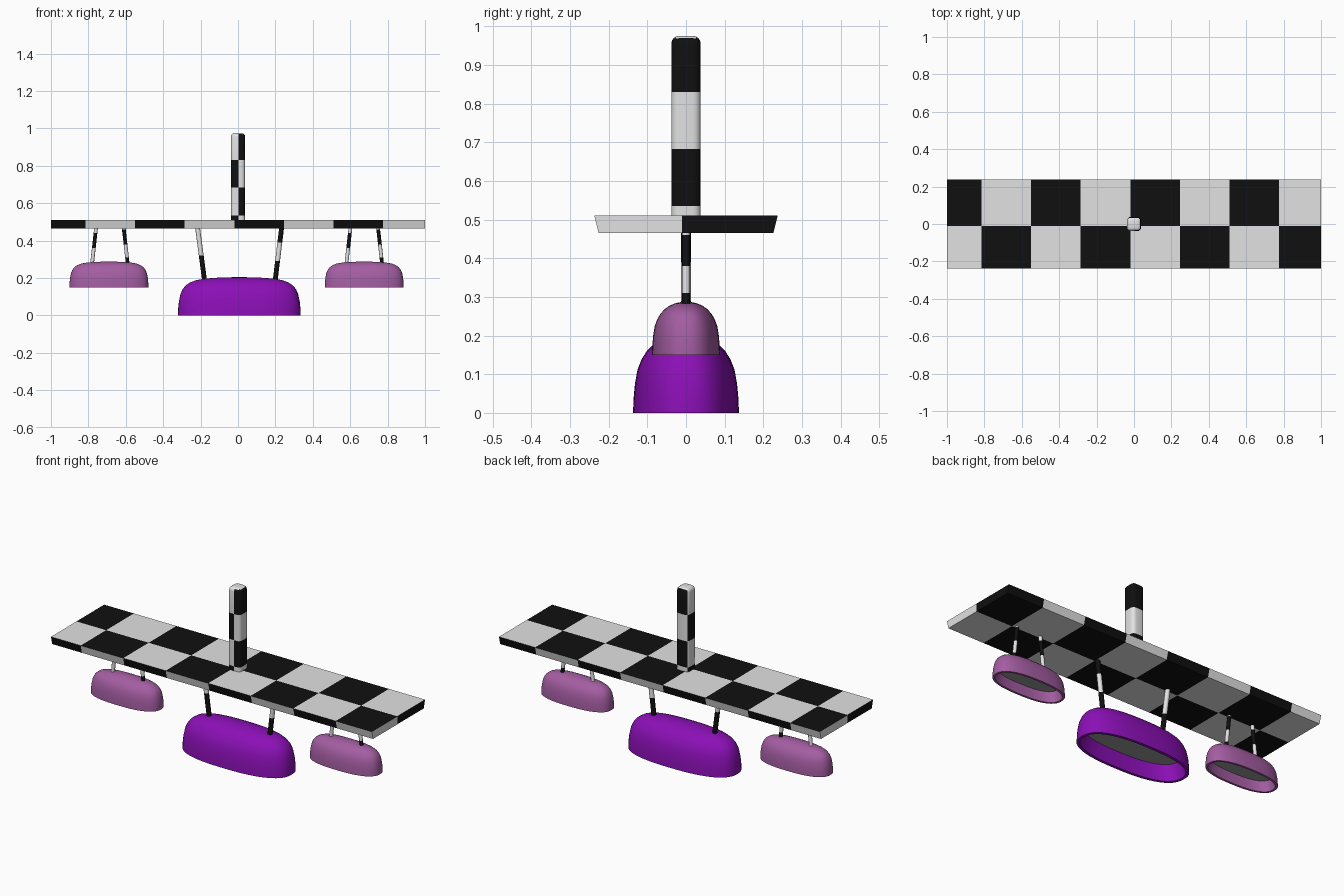
import bpy, bmesh, math
from mathutils import Vector

if "Cube" in bpy.data.objects:
    bpy.data.objects.remove(bpy.data.objects["Cube"])


def material(name, rgb):
    m = bpy.data.materials.new(name)
    m.diffuse_color = (*rgb, 1)
    m.use_nodes = True
    m.node_tree.nodes["Principled BSDF"].inputs["Base Color"].default_value = m.diffuse_color
    return m


WHITE = material("white", (0.76, 0.76, 0.76))
BLACK = material("black", (0.005, 0.005, 0.005))
PURPLE = material("deep_purple", (0.26, 0.005, 0.47))
LILAC = material("soft_purple", (0.37, 0.11, 0.36))
GREY = material("grey", (0.30, 0.32, 0.30))


def finish(name, bm, mats, smooth=None):
    bmesh.ops.recalc_face_normals(bm, faces=bm.faces)
    me = bpy.data.meshes.new(name)
    bm.to_mesh(me)
    bm.free()
    for m in mats:
        me.materials.append(m)
    ob = bpy.data.objects.new(name, me)
    bpy.context.collection.objects.link(ob)
    if smooth:
        bpy.ops.object.select_all(action='DESELECT')
        ob.select_set(True)
        bpy.context.view_layer.objects.active = ob
        bpy.ops.object.shade_smooth_by_angle(angle=math.radians(smooth))
    return ob


def cut(bm, co, no):
    bmesh.ops.bisect_plane(bm, geom=bm.verts[:] + bm.edges[:] + bm.faces[:],
                           plane_co=co, plane_no=no)


# Checkered board: underside slightly narrower, pattern flips off the top face
CELL, X0, Y0 = 0.265, -0.02, -0.01
bm = bmesh.new()
bmesh.ops.create_cube(bm, size=1)
for v in bm.verts:
    top = v.co.z > 0
    v.co = (math.copysign(1, v.co.x),
            math.copysign(0.237 if top else 0.226, v.co.y),
            0.51 if top else 0.465)
for i in range(-3, 4):
    cut(bm, (X0 + i * CELL, 0, 0), (1, 0, 0))
cut(bm, (0, Y0, 0), (0, 1, 0))
bm.normal_update()
for f in bm.faces:
    c = f.calc_center_median()
    k = math.floor((c.x - X0) / CELL) + (c.y < Y0) + (f.normal.z < 0.5)
    f.material_index = 1 if k % 2 == 0 else 0
finish("checkered_board", bm, [WHITE, BLACK])

# Checkered post: rounded square column with banded sides
bm = bmesh.new()
bmesh.ops.create_cube(bm, size=1)
for v in bm.verts:
    v.co = (v.co.x * 0.076, v.co.y * 0.076, 0.5 if v.co.z < 0 else 0.975)
edges = [e for e in bm.edges if max(v.co.z for v in e.verts) > 0.9]
bmesh.ops.bevel(bm, geom=edges, offset=0.02, segments=4, profile=0.5, affect='EDGES')
BAND = 0.1475
for i in range(3):
    cut(bm, (0, 0, 0.535 + i * BAND), (0, 0, 1))
cut(bm, (0.002, 0, 0), (1, 0, 0))
bm.normal_update()
for f in bm.faces:
    c = f.calc_center_median()
    flip = c.x < 0.002 and f.normal.y < 0.7
    k = math.floor((c.z - 0.535) / BAND) + flip
    f.material_index = 1 if k % 2 == 0 and f.normal.z < 0.75 else 0
finish("checkered_post", bm, [WHITE, BLACK], 40)

# Pods: domed shells with a hollow, panelled underside
# (height fraction, x fraction, y fraction)
DOME = [(0, 1, 1), (0.18, .997, .99), (0.36, .985, .965), (0.55, .96, .915),
        (0.68, .925, .835), (0.78, .875, .74), (0.86, .80, .62), (0.92, .70, .49),
        (0.96, .55, .35), (0.985, .33, .20)]
SIDES = 56


def pod(name, cx, z0, hx, hy, h, wall, depth, mat):
    bm = bmesh.new()

    def ring(a, b, z):
        out = []
        for i in range(SIDES):
            t = 2 * math.pi * i / SIDES
            c, s = math.cos(t), math.sin(t)
            out.append(bm.verts.new((cx + a * math.copysign(abs(c) ** 0.8, c),
                                     b * math.copysign(abs(s) ** 0.8, s), z)))
        return out

    rings = [ring(hx * .93 - wall, hy * .95 - wall, z0 + depth),
             ring(hx - wall, hy - wall, z0)]
    rings += [ring(hx * a, hy * b, z0 + h * t) for t, a, b in DOME]
    for lo, hi in zip(rings, rings[1:]):
        for i in range(SIDES):
            j = (i + 1) % SIDES
            bm.faces.new((lo[i], lo[j], hi[j], hi[i]))
    tip = bm.verts.new((cx, 0, z0 + h))
    for i in range(SIDES):
        bm.faces.new((rings[-1][i], rings[-1][(i + 1) % SIDES], tip))
    bm.faces.new(rings[0]).material_index = 1
    finish(name, bm, [mat, GREY], 45)


pod("center_pod", 0.007, 0.0, 0.328, 0.137, 0.205, 0.016, 0.085, PURPLE)
pod("left_pod", -0.69, 0.15, 0.211, 0.088, 0.138, 0.012, 0.055, LILAC)
pod("right_pod", 0.675, 0.15, 0.211, 0.088, 0.138, 0.012, 0.055, LILAC)


# Struts: thin round rods, alternately banded
def strut(name, x_top, x_low, z_low, r, bands, first):
    bm = bmesh.new()
    n = 12
    stops = [0.475] + bands + [z_low]
    rings = []
    for z in stops:
        t = (0.475 - z) / (0.475 - z_low)
        x = x_top + (x_low - x_top) * t
        rings.append([bm.verts.new((x + r * math.cos(2 * math.pi * i / n),
                                    r * math.sin(2 * math.pi * i / n), z))
                      for i in range(n)])
    for b, (hi, lo) in enumerate(zip(rings, rings[1:])):
        for i in range(n):
            j = (i + 1) % n
            f = bm.faces.new((hi[i], hi[j], lo[j], lo[i]))
            f.material_index = (first + b) % 2
    bm.faces.new(rings[0])
    bm.faces.new(rings[-1])
    finish(name, bm, [WHITE, BLACK], 45)


strut("center_strut_left", -0.217, -0.178, 0.18, 0.013, [0.32], 0)
strut("center_strut_right", 0.234, 0.198, 0.18, 0.013, [0.39, 0.29], 1)
for side, cx in (("left", -0.685), ("right", 0.675)):
    strut(side + "_strut_a", cx - 0.073, cx - 0.096, 0.27, 0.010, [0.44, 0.36], 0)
    strut(side + "_strut_b", cx + 0.073, cx + 0.096, 0.27, 0.010, [0.46, 0.38, 0.31], 0)
